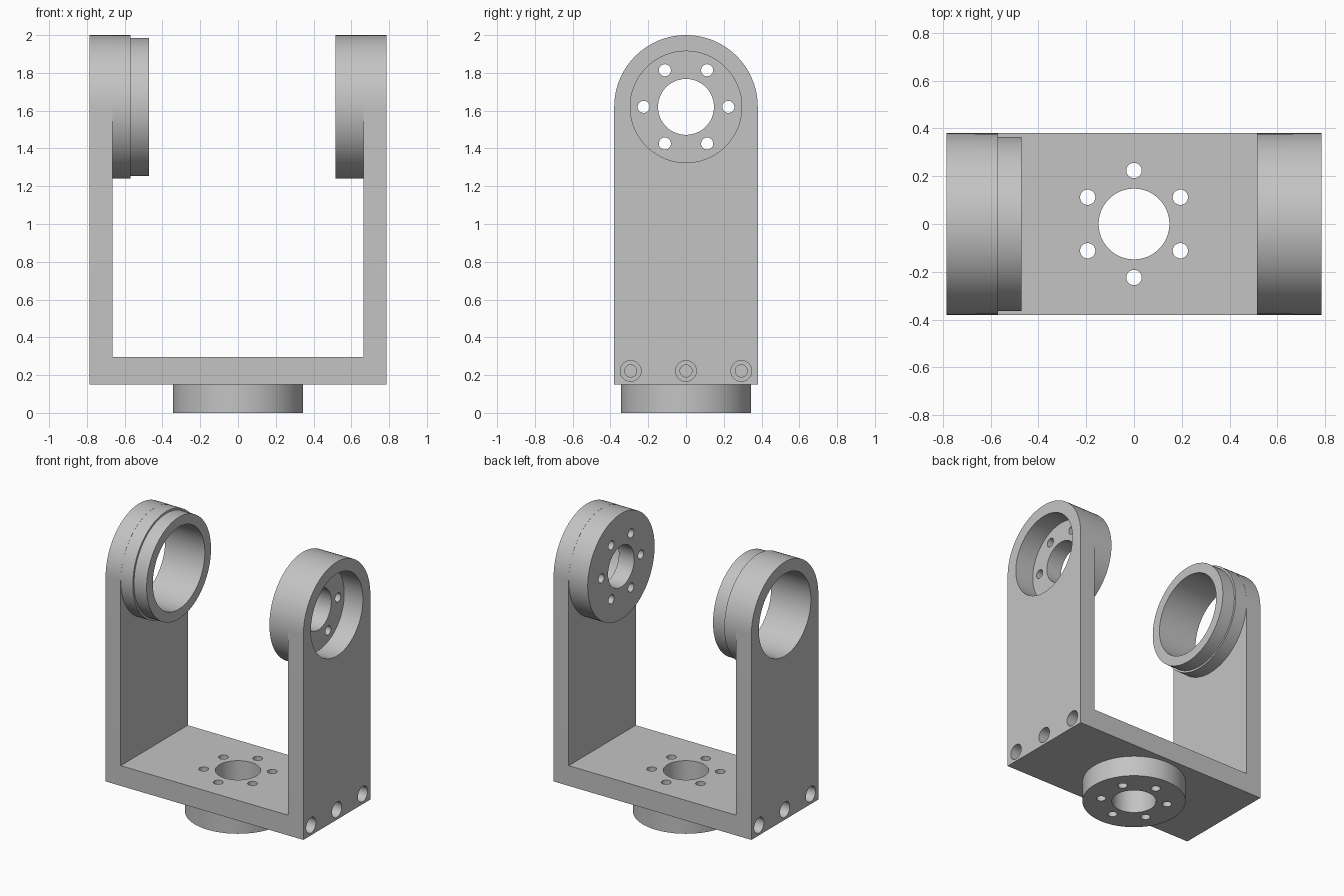
import bpy, bmesh, math
from mathutils import Matrix, Vector

cube = bpy.data.objects.get("Cube")
if cube:
    bpy.data.objects.remove(cube, do_unlink=True)

grey = bpy.data.materials.new("machined grey")
grey.use_nodes = True
colour = (0.55, 0.55, 0.55, 1)
grey.diffuse_color = colour
grey.node_tree.nodes["Principled BSDF"].inputs["Base Color"].default_value = colour

PIVOT = 1.62     # height of the arm pivots
R = 0.38         # half depth of the bracket and radius of the arm tops
END = 0.785      # outer face of the arms
INNER = 0.665    # inner face of the arms


def finish(bm, name):
    bmesh.ops.recalc_face_normals(bm, faces=bm.faces)
    mesh = bpy.data.meshes.new(name)
    bm.to_mesh(mesh)
    bm.free()
    mesh.materials.append(grey)
    obj = bpy.data.objects.new(name, mesh)
    bpy.context.collection.objects.link(obj)
    return obj


def rod(name, axis, start, stop, radius, a, b, sides=96):
    """Cylinder along x (a, b = y, z) or along z (a, b = x, y)."""
    mid = (start + stop) / 2
    if axis == "x":
        m = Matrix.Translation((mid, a, b)) @ Matrix.Rotation(math.pi / 2, 4, "Y")
    else:
        m = Matrix.Translation((a, b, mid))
    bm = bmesh.new()
    bmesh.ops.create_cone(bm, cap_ends=True, segments=sides, radius1=radius,
                          radius2=radius, depth=abs(stop - start), matrix=m)
    return finish(bm, name)


def combine(target, tool, operation):
    mod = target.modifiers.new(tool.name, "BOOLEAN")
    mod.operation = operation
    mod.solver = "EXACT"
    mod.object = tool
    tool.hide_render = True
    bpy.context.view_layer.objects.active = target
    bpy.ops.object.modifier_apply(modifier=mod.name)
    bpy.data.objects.remove(tool, do_unlink=True)


def add(*args):
    combine(bracket, rod(*args), "UNION")


def cut(*args):
    combine(bracket, rod(*args), "DIFFERENCE")


# Round-topped block running the full width
bm = bmesh.new()
profile = [(-R, 0.15), (R, 0.15)]
for i in range(49):
    t = math.pi * i / 48
    profile.append((R * math.cos(t), PIVOT + R * math.sin(t)))
face = bm.faces.new([bm.verts.new((-END, y, z)) for y, z in profile])
ext = bmesh.ops.extrude_face_region(bm, geom=[face])
bmesh.ops.translate(bm, vec=Vector((2 * END, 0, 0)),
                    verts=[v for v in ext["geom"] if isinstance(v, bmesh.types.BMVert)])
bracket = finish(bm, "yoke_bracket")

# Open space between the two arms
bm = bmesh.new()
bmesh.ops.create_cube(bm, size=1, matrix=Matrix.Translation((0, 0, 1.295))
                      @ Matrix.Diagonal((2 * INNER, 2, 2, 1)))
combine(bracket, finish(bm, "arm_gap"), "DIFFERENCE")

# Bosses on the arms, bearing lip and round base hub
add("left_boss", "x", 0.515, 0.72, R - 0.0007, 0, PIVOT)
add("right_boss", "x", -0.72, -0.57, R - 0.0007, 0, PIVOT)
add("right_lip", "x", -0.70, -0.47, 0.365, 0, PIVOT)
add("base_hub", "z", 0, 0.22, 0.345, 0, 0)

# Large bores: open on the right arm, a stepped pocket on the left arm
cut("right_bore", "x", -0.9, -0.3, 0.295, 0, PIVOT)
cut("left_pocket", "x", 0.637, 0.9, 0.295, 0, PIVOT)
cut("left_bore", "x", 0.4, 0.8, 0.148, 0, PIVOT)
cut("hub_bore", "z", -0.1, 0.4, 0.148, 0, 0)

# Bolt circles
for i in range(6):
    t = math.pi * i / 3
    c, s = 0.224 * math.cos(t), 0.224 * math.sin(t)
    cut("left_bolt_hole", "x", 0.4, 0.75, 0.032, c, PIVOT + s, 32)
    cut("hub_bolt_hole", "z", -0.1, 0.4, 0.032, s, c, 32)

# Counterbored screw holes joining the arms to the base
for side in (-1, 1):
    for y in (-0.293, 0, 0.293):
        cut("counterbore", "x", side * 0.9, side * 0.705, 0.055, y, 0.222, 32)
        cut("screw_hole", "x", side * 0.75, side * 0.5, 0.032, y, 0.222, 32)

# Smooth round walls, sharp rims
bpy.ops.object.select_all(action="DESELECT")
bracket.select_set(True)
bpy.context.view_layer.objects.active = bracket
bpy.ops.object.shade_smooth_by_angle(angle=math.radians(30))
